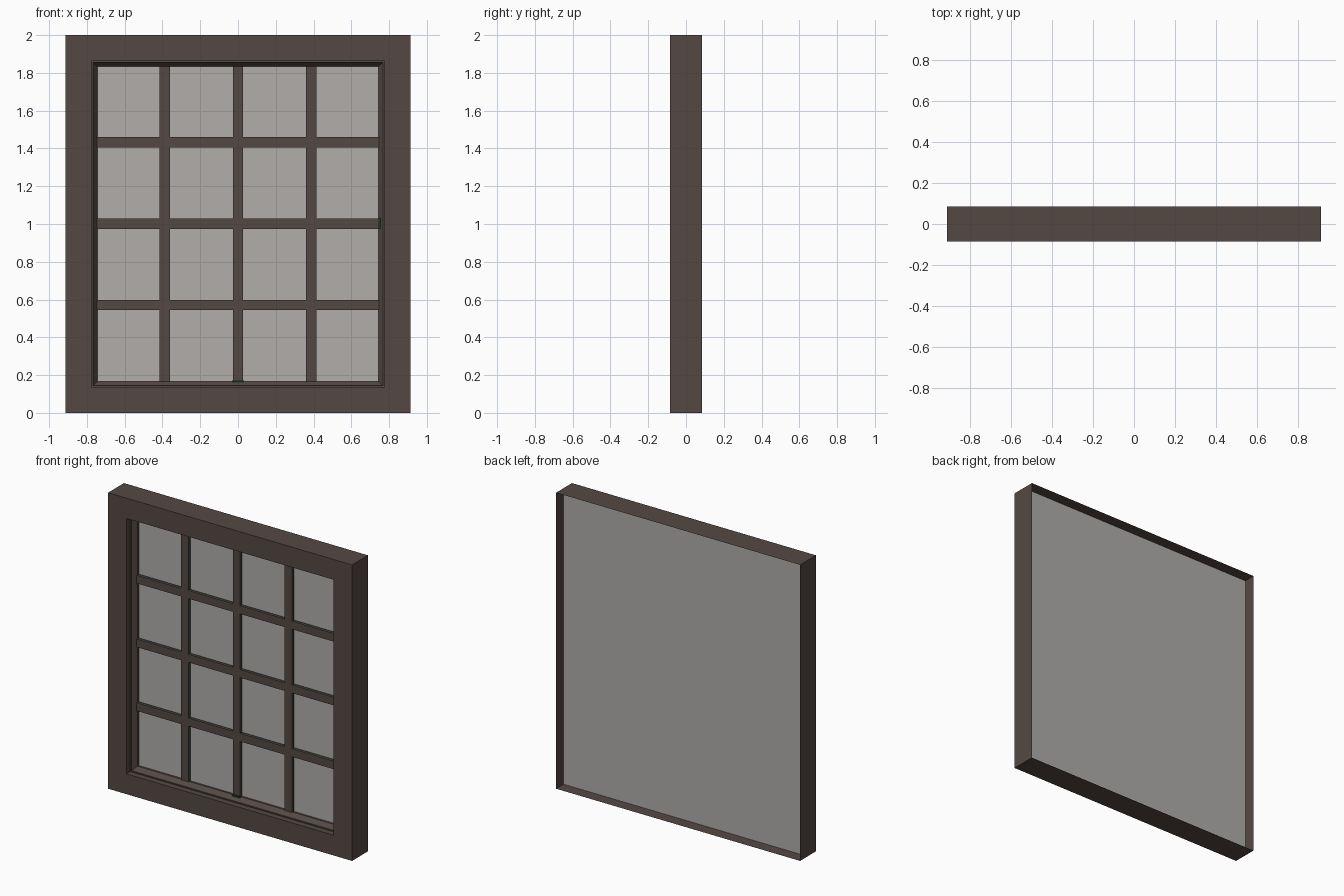
import bpy, bmesh

if "Cube" in bpy.data.objects:
    bpy.data.objects.remove(bpy.data.objects["Cube"])

W, H, D = 0.912, 2.0, 0.085      # half width, height, half depth
GLASS_Y = 0.005


def material(name, rgb):
    m = bpy.data.materials.new(name)
    m.diffuse_color = (*rgb, 1)
    m.use_nodes = True
    m.node_tree.nodes["Principled BSDF"].inputs["Base Color"].default_value = m.diffuse_color
    return m


brown = material("dark brown wood", (0.089, 0.065, 0.055))
grey = material("grey glass", (0.44, 0.42, 0.405))
green = material("dark green seal", (0.013, 0.045, 0.022))


def finish(name, bm, mat):
    me = bpy.data.meshes.new(name)
    bm.to_mesh(me)
    bm.free()
    me.materials.append(mat)
    ob = bpy.data.objects.new(name, me)
    bpy.context.collection.objects.link(ob)
    return ob


def box(name, x0, x1, y0, y1, z0, z1, mat):
    bm = bmesh.new()
    bmesh.ops.create_cube(bm, size=1)
    for v in bm.verts:
        v.co.x = x1 if v.co.x > 0 else x0
        v.co.y = y1 if v.co.y > 0 else y0
        v.co.z = z1 if v.co.z > 0 else z0
    return finish(name, bm, mat)


# Frame: rectangular rings (inset from the outline, y) joined in sequence,
# open at the back, with a stepped and bevelled reveal in front
profile = [(0, D), (0, -D), (0.137, -D), (0.137, -0.045), (0.144, -0.045),
           (0.144, -0.04), (0.167, -0.008), (0.167, GLASS_Y)]
bm = bmesh.new()
rings = []
for i, y in profile:
    x, lo, hi = W - i, i, H - i
    rings.append([bm.verts.new(p) for p in
                  ((-x, y, lo), (x, y, lo), (x, y, hi), (-x, y, hi))])
for a, b in zip(rings, rings[1:]):
    for k in range(4):
        n = (k + 1) % 4
        bm.faces.new((a[k], a[n], b[n], b[k]))
bmesh.ops.recalc_face_normals(bm, faces=bm.faces)
# make the front face point to -y
front = min(bm.faces, key=lambda f: f.calc_center_median().y)
if front.normal.y > 0:
    bmesh.ops.reverse_faces(bm, faces=bm.faces)
finish("window_frame", bm, brown)

# Glass pane spanning the hollow back of the frame
box("glass_pane", -W + 0.0005, W - 0.0005, GLASS_Y, GLASS_Y + 0.001,
    0.0005, H - 0.0005, grey)

# Glazing bars: brown face with a thin green seal behind
h = 0.0275
x_in, z_lo, z_hi = 0.747, 0.167, 1.833
for k, x in enumerate((-0.387, 0, 0.387)):
    box(f"vertical_bar_{k}", x - h, x + h, -0.016, -0.004, z_lo, z_hi, brown)
    box(f"vertical_seal_{k}", x - h, x + h, -0.004, GLASS_Y, z_lo, z_hi, green)
for k, z in enumerate((0.571, 1.002, 1.433)):
    box(f"horizontal_bar_{k}", -x_in, x_in, -0.0155, -0.004, z - h, z + h, brown)
    box(f"horizontal_seal_{k}", -x_in, x_in, -0.004, GLASS_Y, z - h, z + h, green)

# Small end tabs of the two middle bars
box("bottom_tab", -0.028, 0.028, -0.022, -0.01, 0.163, 0.174, green)
box("side_tab", 0.741, 0.755, -0.022, -0.01, 0.977, 1.031, green)
